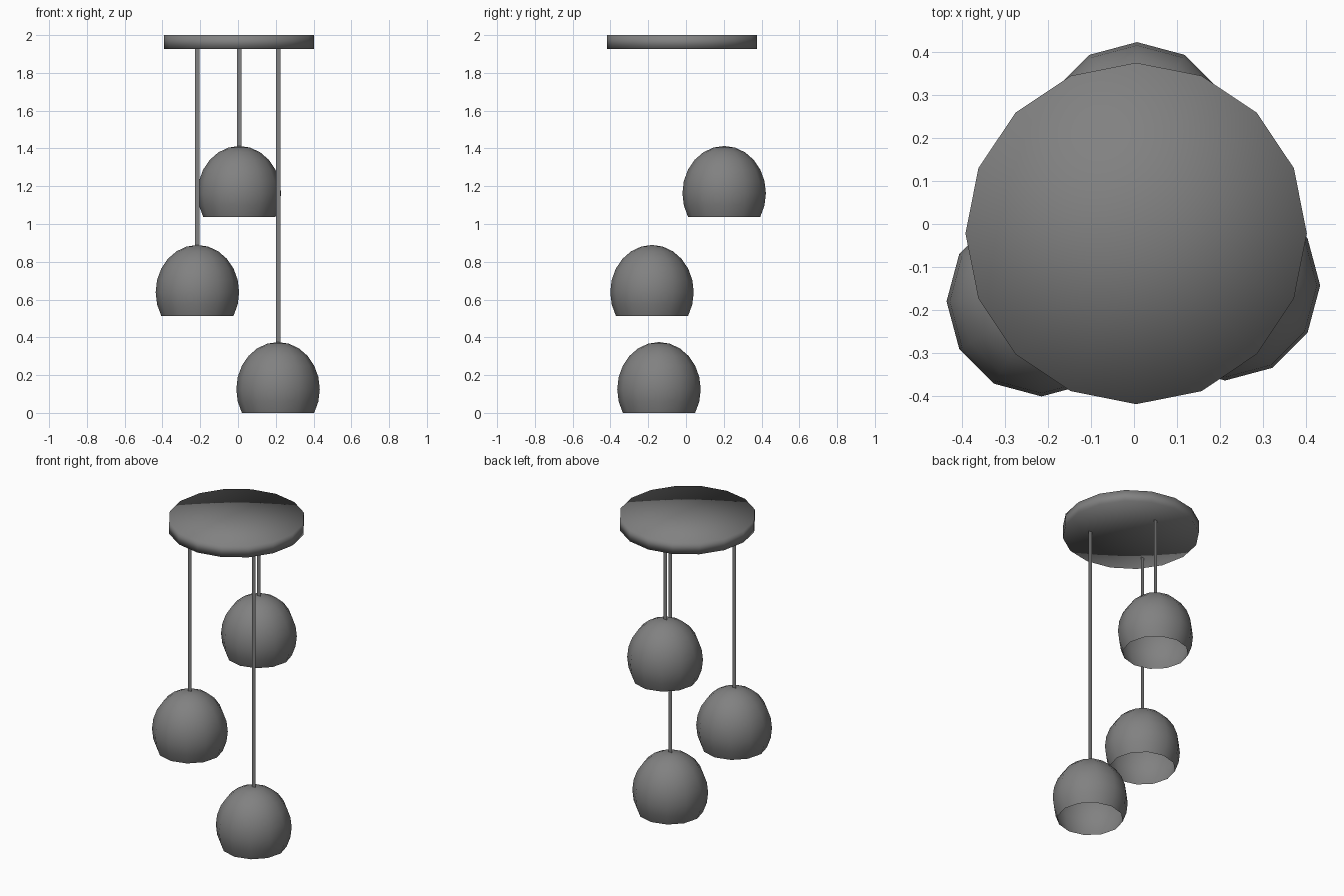
import bpy, bmesh
from math import sin, cos, pi, radians

if "Cube" in bpy.data.objects:
    bpy.data.objects.remove(bpy.data.objects["Cube"])

grey = bpy.data.materials.new("dark_grey")
grey.diffuse_color = (0.22, 0.22, 0.22, 1)
grey.use_nodes = True
grey.node_tree.nodes["Principled BSDF"].inputs["Base Color"].default_value = grey.diffuse_color


def make_object(name, bm):
    for f in bm.faces:
        f.smooth = True
    mesh = bpy.data.meshes.new(name)
    bm.to_mesh(mesh)
    bm.free()
    mesh.materials.append(grey)
    obj = bpy.data.objects.new(name, mesh)
    bpy.context.collection.objects.link(obj)
    return obj


def plate(name, x, y, z0, z1, radius, sides):
    bm = bmesh.new()
    bmesh.ops.create_cone(bm, cap_ends=True, cap_tris=True, segments=sides,
                          radius1=radius, radius2=radius, depth=z1 - z0)
    obj = make_object(name, bm)
    obj.location = (x, y, (z0 + z1) / 2)


def cord(name, x, y, z0, z1, width):
    # Flat strip facing the front
    bm = bmesh.new()
    w = width / 2
    bm.faces.new([bm.verts.new(p) for p in
                  ((-w, 0, z0), (w, 0, z0), (w, 0, z1), (-w, 0, z1))])
    make_object(name, bm).location = (x, y, 0)


def shade(name, x, y, z0):
    # Stretched 12-sided dome, open at the bottom, cut below its equator
    bm = bmesh.new()
    n, r, h = 12, 0.221, 0.25
    rings = []
    for lat in range(-30, 76, 15):
        a = radians(lat)
        rings.append([bm.verts.new((r * cos(a) * cos(2 * pi * i / n),
                                    r * cos(a) * sin(2 * pi * i / n),
                                    h * (sin(a) + 0.5))) for i in range(n)])
    tip = bm.verts.new((0, 0, h * 1.5))
    for low, high in zip(rings, rings[1:]):
        for i in range(n):
            j = (i + 1) % n
            bm.faces.new((low[i], low[j], high[j], high[i]))
    for i in range(n):
        bm.faces.new((rings[-1][i], rings[-1][(i + 1) % n], tip))
    make_object(name, bm).location = (x, y, z0)


# Ceiling plate
plate("ceiling_plate", 0.005, -0.022, 1.927, 2.0, 0.397, 16)

# Hanging lamps: cord and shade at three heights
lamps = [("back", 0.007, 0.202, 1.038),
         ("left", -0.215, -0.18, 0.514),
         ("right", 0.212, -0.143, 0.0)]
for side, x, y, z in lamps:
    cord(side + "_cord", x, y, z + 0.365, 1.93, 0.024)
    shade(side + "_shade", x, y, z)
